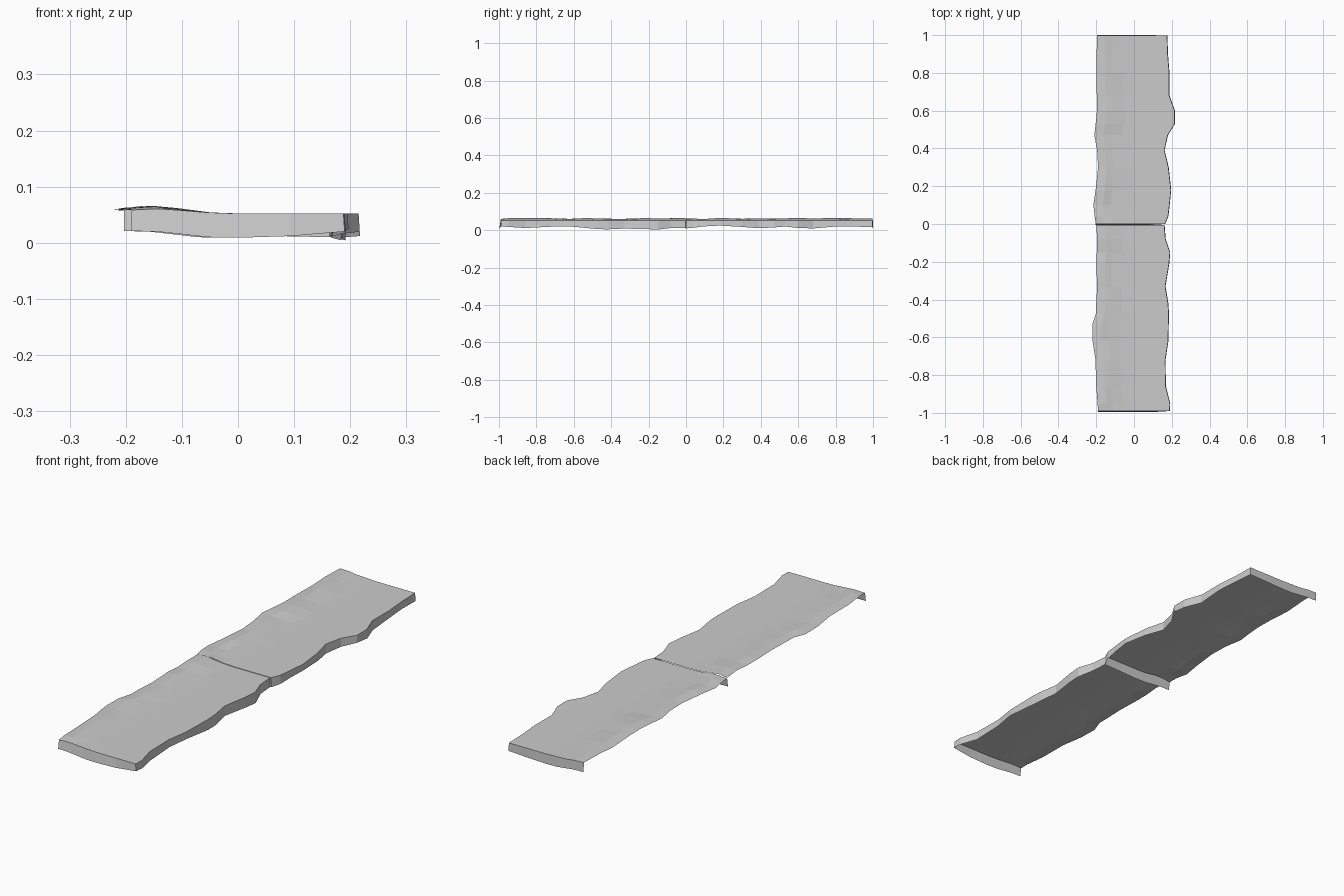
import bpy, bmesh, random

if "Cube" in bpy.data.objects:
    bpy.data.objects.remove(bpy.data.objects["Cube"])

random.seed(4)

# Rows along each slab: (y, left edge x, right edge x, bottom z of right skirt)
REAR = [(0.0, -.203, .163, .01), (.04, -.208, .18, .014), (.1, -.215, .187, .021),
        (.18, -.203, .195, .025), (.3, -.19, .182, .018), (.39, -.195, .16, .011),
        (.47, -.21, .178, .015), (.53, -.203, .215, .02), (.6, -.196, .215, .012),
        (.68, -.197, .186, .01), (.8, -.2, .186, .02), (.9, -.198, .178, .02),
        (.998, -.195, .175, .016)]
FRONT = [(-.99, -.19, .188, .02), (-.95, -.193, .19, .018), (-.86, -.2, .167, .012),
         (-.72, -.204, .165, .019), (-.62, -.219, .18, .021), (-.53, -.22, .182, .012),
         (-.47, -.2, .183, .006), (-.42, -.2, .18, .005), (-.33, -.195, .165, .009),
         (-.21, -.2, .185, .006), (-.15, -.197, .19, .004), (-.08, -.195, .166, .012),
         (-.004, -.2, .16, .012)]

# Cross-section of the paving: the left margin swells up, the rest is flat
COLS = [(0, .060), (.12, .063), (.22, .059), (.36, .054), (.5, .052), (.75, .052), (1, .052)]
END_BOTTOM = [.021, .02, .016, .010, .009, .012, .012]


def make_slab(name, rows, rear_skirt):
    bm = bmesh.new()
    grid = []
    # worn top surface
    for i, (y, left, right, _) in enumerate(rows):
        line = []
        for f, z in COLS:
            rough = .003 if f < .3 else 0
            line.append(bm.verts.new((left + f * (right - left), y,
                                      z + random.uniform(-rough, rough))))
        grid.append(line)
    for a, b in zip(grid, grid[1:]):
        for k in range(len(COLS) - 1):
            bm.faces.new((a[k], a[k + 1], b[k + 1], b[k]))

    # hanging skirt along the right side
    foot = [bm.verts.new((r[2] + .002, r[0], r[3])) for r in rows]
    for i in range(len(rows) - 1):
        bm.faces.new((grid[i][-1], foot[i], foot[i + 1], grid[i + 1][-1]))

    # hanging skirts across the ends
    def end_skirt(line, corner, dy):
        low = [bm.verts.new((v.co.x, v.co.y + dy, z))
               for v, z in zip(line[:-1], END_BOTTOM)] + [corner]
        for k in range(len(line) - 1):
            quad = (line[k], low[k], low[k + 1], line[k + 1])
            bm.faces.new(quad if dy < 0 else quad[::-1])

    end_skirt(grid[0], foot[0], -.006)
    if rear_skirt:
        end_skirt(grid[-1], foot[-1], .002)

    mesh = bpy.data.meshes.new(name)
    bm.to_mesh(mesh)
    bm.free()
    obj = bpy.data.objects.new(name, mesh)
    bpy.context.collection.objects.link(obj)
    return obj


make_slab("front_slab", FRONT, False)
make_slab("rear_slab", REAR, True)
